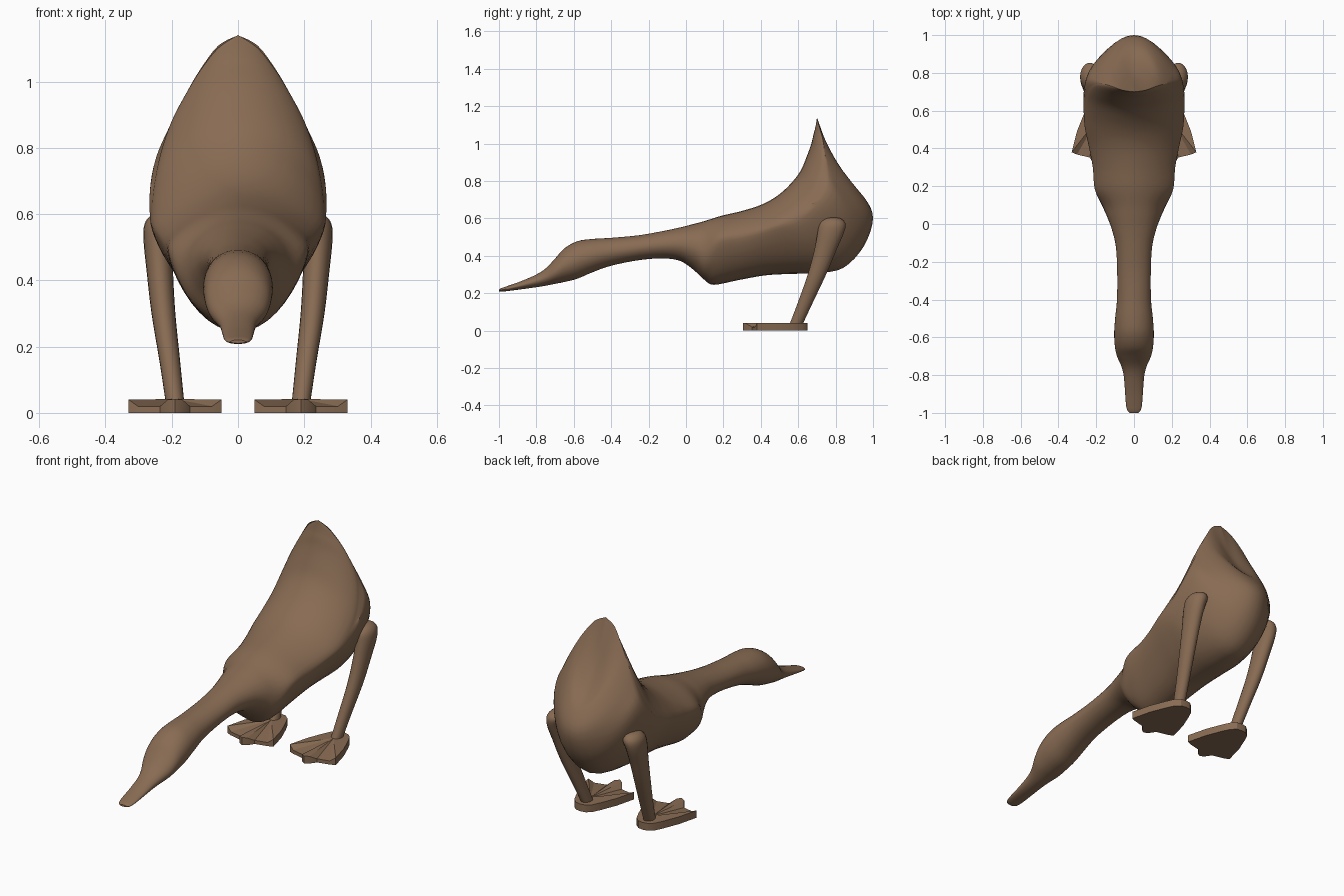
import bpy, bmesh, math
from mathutils import Vector as V

if "Cube" in bpy.data.objects:
    bpy.data.objects.remove(bpy.data.objects["Cube"])

brown = bpy.data.materials.new("feather brown")
brown.diffuse_color = (0.25, 0.15, 0.088, 1)
brown.use_nodes = True
brown.node_tree.nodes["Principled BSDF"].inputs["Base Color"].default_value = brown.diffuse_color


def finish(bm, name, angle):
    bmesh.ops.remove_doubles(bm, verts=bm.verts, dist=0.0004)
    bmesh.ops.recalc_face_normals(bm, faces=bm.faces)
    me = bpy.data.meshes.new(name)
    bm.to_mesh(me)
    bm.free()
    me.materials.append(brown)
    ob = bpy.data.objects.new(name, me)
    bpy.context.collection.objects.link(ob)
    bpy.ops.object.select_all(action='DESELECT')
    ob.select_set(True)
    bpy.context.view_layer.objects.active = ob
    bpy.ops.object.shade_smooth_by_angle(angle=math.radians(angle))
    return ob


def bezier(a, b, c, d, n):
    out = []
    for i in range(n + 1):
        t = i / n
        s = 1 - t
        out.append(a*s**3 + b*3*s*s*t + c*3*s*t*t + d*t**3)
    return out


def catmull(a, b, c, d, t):
    return 0.5*(2*b + (c - a)*t + (2*a - 5*b + 4*c - d)*t*t + (3*b - a - 3*c + d)*t**3)


def loft(bm, rings):
    loops = [[bm.verts.new(p) for p in r] for r in rings]
    n = len(loops[0])
    for a, b in zip(loops, loops[1:]):
        for i in range(n):
            j = (i + 1) % n
            bm.faces.new((a[i], a[j], b[j], b[i]))
    bm.faces.new(loops[0])
    bm.faces.new(loops[-1][::-1])


def smooth_rings(keys, steps):
    keys = [keys[0]] + keys + [keys[-1]]
    rings = []
    for i in range(1, len(keys) - 2):
        for s in range(steps):
            rings.append([catmull(*q, s/steps) for q in zip(*keys[i-1:i+3])])
    return rings + [keys[-1]]


def half_section(T, E, c1, c2, B, f):
    # back curve from the centre line to the side edge, then belly curve
    C = V((0, E.y, E.z))
    top = bezier(T, T + V((0.55*E.x, 0, 0)), E + f*(T - C), E, 9)
    return top + bezier(E, c1, c2, B, 12)[1:]


# bill, head and neck: y, top, bottom, half width
neck = [(-1.0, .220, .210, .022), (-.985, .228, .208, .036), (-.95, .240, .212, .043),
        (-.88, .265, .221, .048), (-.80, .300, .232, .055), (-.75, .333, .240, .068),
        (-.70, .385, .250, .090), (-.65, .440, .260, .101), (-.58, .478, .278, .105),
        (-.50, .490, .312, .100), (-.40, .496, .347, .090), (-.25, .510, .377, .089),
        (-.12, .533, .386, .096), (-.03, .552, .372, .117), (.04, .570, .325, .143),
        (.10, .586, .270, .170)]
# body and raised tail: back y z, side edge x y z, belly side x y z, belly y z
body = [(.19, .614, .205, .18, .495, .160, .17, .36, .15, .245),
        (.30, .640, .215, .30, .520, .170, .29, .385, .28, .270),
        (.40, .672, .235, .40, .540, .185, .42, .415, .42, .295),
        (.48, .715, .258, .50, .570, .200, .54, .435, .55, .303),
        (.55, .775, .262, .58, .610, .208, .66, .455, .70, .308),
        (.61, .850, .257, .66, .670, .213, .78, .530, .84, .335),
        (.645, .93, .237, .72, .770, .203, .86, .625, .95, .450),
        (.67, 1.00, .203, .745, .870, .168, .875, .725, 1.0, .600),
        (.682, 1.05, .157, .742, .960, .125, .84, .840, .955, .710),
        (.69, 1.08, .115, .730, 1.03, .088, .79, .930, .865, .800),
        (.697, 1.115, .06, .711, 1.10, .045, .737, 1.035, .78, .930),
        (.70, 1.14, .001, .70, 1.139, .001, .70, 1.138, .701, 1.137)]

halves = []
for y, t, b, w in neck:
    h = (t + b)/2
    halves.append(half_section(V((0, y, t)), V((w, y, h)), V((w, y, h - .55*(h - b))),
                               V((.55*w, y, b)), V((0, y, b)), .55))
for r in body:
    T, E, M, B = V((0, r[0], r[1])), V(r[2:5]), V(r[5:8]), V((0, r[8], r[9]))
    c2 = B + V((.85*M.x, 0, 0))
    c1 = (8*M - E - B - 3*c2)/3
    halves.append(half_section(T, E, c1, c2, B, .2))

bm = bmesh.new()
rings = [h + [V((-p.x, p.y, p.z)) for p in h[-2:0:-1]] for h in smooth_rings(halves, 4)]
loft(bm, rings)
finish(bm, "body", 38)

# legs: centre x y z, radius x, radius y
leg = [(.222, .786, .606, .004, .006), (.226, .785, .598, .034, .045), (.232, .783, .570, .050, .070),
       (.240, .773, .520, .045, .070), (.236, .745, .430, .040, .059), (.225, .700, .300, .036, .049),
       (.205, .638, .150, .031, .040), (.190, .587, .030, .028, .035)]
# half outline of a foot: x offset, y, height of the top; webs dip between the toes
foot = [(0, .65, .04), (.030, .645, .04), (.056, .622, .04), (.078, .575, .04), (.112, .49, .04),
        (.140, .38, .04), (.112, .368, .02), (.045, .352, .02), (.022, .318, .04), (0, .305, .042)]

for side, label in ((-1, "left"), (1, "right")):
    bm = bmesh.new()
    keys = [[V((side*(x + rx*math.cos(a)), y + ry*math.sin(a), z))
             for a in [i*math.tau/20 for i in range(20)]] for x, y, z, rx, ry in leg]
    loft(bm, smooth_rings(keys, 4))
    finish(bm, label + "_leg", 40)

    bm = bmesh.new()
    outline = foot + [(-x, y, z) for x, y, z in foot[-2:0:-1]]
    cx = side*.19
    top = [bm.verts.new((cx + x, y, z)) for x, y, z in outline]
    low = [bm.verts.new((cx + x, y, 0)) for x, y, z in outline]
    ankle = bm.verts.new((cx, .56, .042))
    n = len(top)
    for i in range(n):
        j = (i + 1) % n
        bm.faces.new((top[i], top[j], ankle))
        bm.faces.new((low[i], low[j], top[j], top[i]))
    bm.faces.new(low)
    finish(bm, label + "_webbed_foot", 30)
